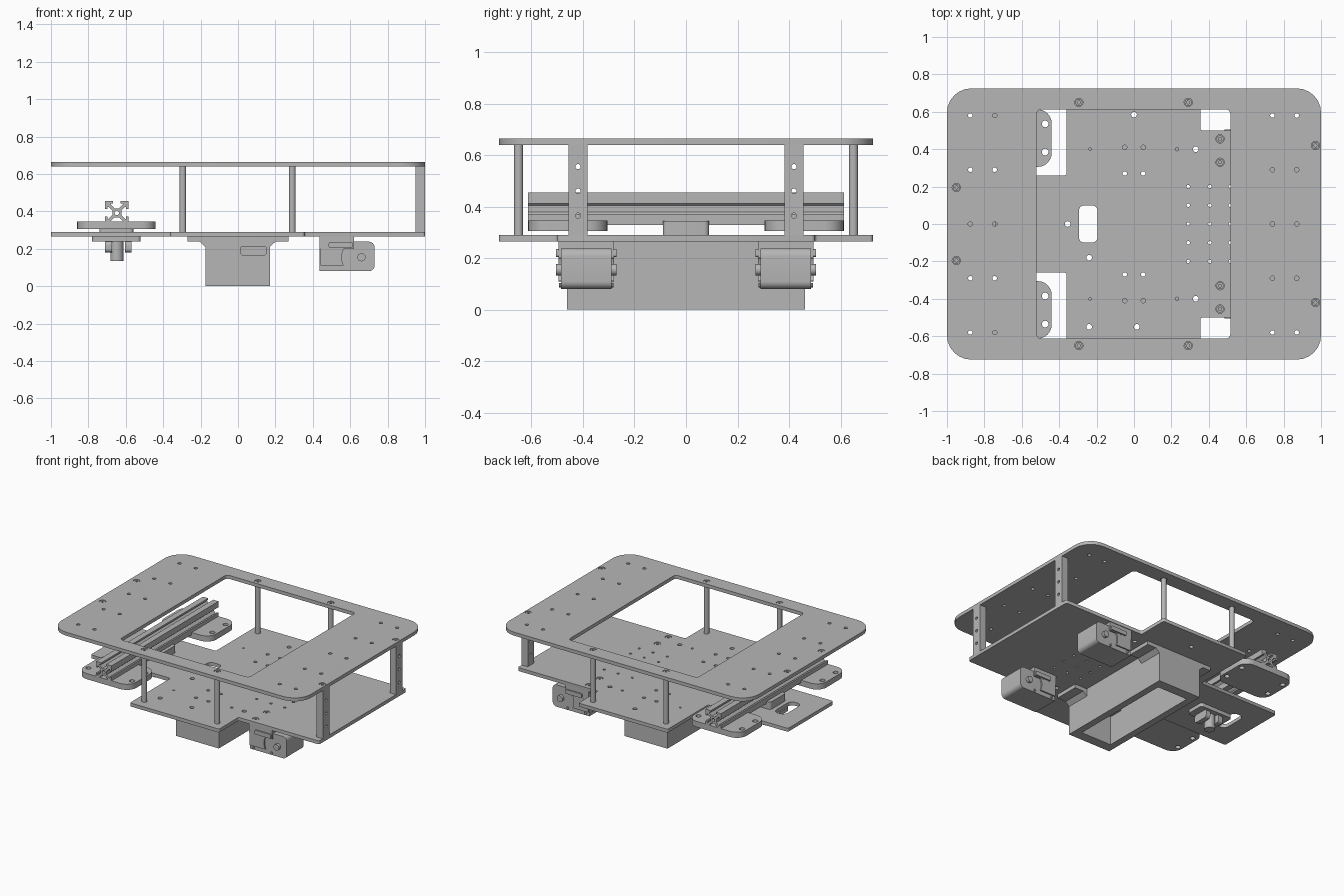
import bpy, bmesh
from math import cos, sin, pi, radians
from mathutils import Matrix, Vector

cube = bpy.data.objects.get("Cube")
if cube:
    bpy.data.objects.remove(cube, do_unlink=True)

grey = bpy.data.materials.new("plain grey")
grey.use_nodes = True
GREY = (0.47, 0.47, 0.47, 1)
grey.diffuse_color = GREY
grey.node_tree.nodes["Principled BSDF"].inputs["Base Color"].default_value = GREY

# Sketch planes: a loop (u, v) is extruded along the named axis
AXES = {"z": ((1, 0, 0), (0, 1, 0), (0, 0, 1)),
        "y": ((1, 0, 0), (0, 0, 1), (0, 1, 0)),
        "x": ((0, 0, 1), (1, 0, 0), (0, 1, 0))}


def circle(u, v, r, n=20):
    return [(u + r * cos(2 * pi * i / n), v + r * sin(2 * pi * i / n)) for i in range(n)]


def rounded(points, r, steps=6):
    """Closed outline with every corner rounded."""
    out = []
    for i, p in enumerate(points):
        p = Vector(p)
        a = (Vector(points[i - 1]) - p).normalized() * r
        b = (Vector(points[(i + 1) % len(points)]) - p).normalized() * r
        for k in range(steps + 1):
            t = k / steps * pi / 2
            out.append(tuple(p + a * (1 - sin(t)) + b * (1 - cos(t))))
    return out


def rect(u0, u1, v0, v1, r=0):
    pts = [(u0, v0), (u1, v0), (u1, v1), (u0, v1)]
    return rounded(pts, r) if r else pts


def prism(name, loops, lo, hi, axis="z"):
    """Extrude an outline with optional holes into a solid."""
    curve = bpy.data.curves.new(name, "CURVE")
    curve.dimensions = "2D"
    curve.fill_mode = "BOTH"
    curve.extrude = (hi - lo) / 2
    for loop in loops:
        s = curve.splines.new("POLY")
        s.points.add(len(loop) - 1)
        for pt, (u, v) in zip(s.points, loop):
            pt.co = (u, v, 0, 1)
        s.use_cyclic_u = True
    temp = bpy.data.objects.new(name, curve)
    bpy.context.collection.objects.link(temp)
    graph = bpy.context.evaluated_depsgraph_get()
    mesh = bpy.data.meshes.new_from_object(temp.evaluated_get(graph))
    bpy.data.objects.remove(temp, do_unlink=True)
    bpy.data.curves.remove(curve)

    bm = bmesh.new()
    bm.from_mesh(mesh)
    bmesh.ops.translate(bm, verts=bm.verts, vec=(0, 0, (lo + hi) / 2))
    bmesh.ops.transform(bm, verts=bm.verts, matrix=Matrix(AXES[axis]).to_4x4())
    bmesh.ops.remove_doubles(bm, verts=bm.verts, dist=1e-5)
    bmesh.ops.recalc_face_normals(bm, faces=bm.faces)
    for f in bm.faces:
        f.smooth = True
    for e in bm.edges:
        e.smooth = len(e.link_faces) == 2 and e.calc_face_angle(0) < radians(35)
    bm.to_mesh(mesh)
    bm.free()
    mesh.materials.clear()
    mesh.materials.append(grey)
    obj = bpy.data.objects.new(name, mesh)
    bpy.context.collection.objects.link(obj)
    return obj


def span(s, a, b):
    return sorted((s * a, s * b))


SIDES = (("back", 1), ("front", -1))
TOP, DECK = (0.64, 0.665), (0.265, 0.29)
top_screws = [(x, s * y) for s in (1, -1) for x, y in ((-0.295, 0.65), (0.29, 0.65), (0.97, 0.42), (-0.95, 0.195))]
deck_screws = [(0.46, s * y) for s in (1, -1) for y in (0.33, 0.455)]

# Top plate with window and drilled holes
top_holes = [circle(x, y, 0.012) for x in (-0.875, -0.745, 0.74, 0.87) for y in (-0.58, -0.29, 0, 0.29, 0.58)]
prism("top_plate", [rect(-1, 1, -0.725, 0.725, 0.13), rect(-0.52, 0.515, -0.613, 0.613, 0.025)]
      + top_holes + [circle(x, y, 0.022) for x, y in top_screws], *TOP)

# Lower deck: wide middle, rear shelf and narrow tongue
half = [(-1, 0.26), (-0.36, 0.26), (-0.36, 0.725), (0.355, 0.725), (0.355, 0.5), (1, 0.5)]
outline = half + [(x, -y) for x, y in reversed(half)]
holes = [circle(x, s * y, r) for s in (1, -1) for x, y, r in (
    (-0.05, 0.41, 0.012), (0.05, 0.41, 0.012), (-0.05, 0.27, 0.012), (0.05, 0.27, 0.012),
    (0.23, 0.4, 0.009), (0.33, 0.4, 0.015), (-0.235, 0.4, 0.007))]
holes += [circle(x, 0.1 * i, 0.009) for x in (0.29, 0.405, 0.515) for i in range(-2, 3)]
holes += [circle(x, y, 0.015) for x, y in ((0, 0.585), (-0.355, 0), (-0.24, -0.18), (-0.24, -0.55), (0.015, -0.55))]
prism("lower_deck", [rounded(outline, 0.012, 3), rect(-0.295, -0.195, -0.1, 0.1, 0.03),
                     rect(-0.86, -0.77, -0.1, 0.1, 0.04)]
      + holes + [circle(x, y, 0.022) for x, y in deck_screws], *DECK)

# Socket screws set into the plates
for label, screws, level in (("top_screw", top_screws, TOP), ("deck_screw", deck_screws, DECK)):
    for x, y in screws:
        prism(label, [circle(x, y, 0.019), circle(x, y, 0.009, 6)], level[0] + 0.002, level[1] - 0.003)

for side, s in SIDES:
    # Round standoffs and drilled upright blocks
    for x in (-0.295, 0.29):
        prism(side + "_standoff", [circle(x, s * 0.65, 0.018)], DECK[1], TOP[0])
    v = span(s, 0.382, 0.456)
    prism(side + "_upright", [rect(*v, DECK[1], TOP[0])]
          + [circle(s * 0.419, z, 0.01) for z in (0.365, 0.46, 0.555)], 0.95, 1, "x")

    # Rounded foot plates under the rail
    prism(side + "_rail_foot", [rect(-0.86, -0.44, *span(s, 0.305, 0.613), 0.075)]
          + [circle(x, s * y, 0.018) for x in (-0.825, -0.475) for y in (0.385, 0.535)], 0.305, 0.346)

    # Servo: body, saddle, ears, cheeks and output shaft
    prism(side + "_servo_body", [rounded([(0.435, 0.08), (0.73, 0.08), (0.73, 0.238), (0.435, 0.238)], 0.03)],
          *span(s, 0.29, 0.485), "y")
    prism(side + "_servo_base", [rect(0.435, 0.62, 0.08, 0.1)], *span(s, 0.29, 0.485), "y")
    prism(side + "_servo_saddle", [rect(0.435, 0.62, 0.2, 0.265)], *span(s, 0.28, 0.495), "y")
    prism(side + "_servo_ears", [rect(0.485, 0.615, 0.205, 0.235, 0.008)], *span(s, 0.27, 0.505), "y")
    arc = [(0.66 + 0.105 * cos(a), 0.155 + 0.105 * sin(a))
           for a in (radians(155 + 5 * i) for i in range(11))]
    prism(side + "_servo_cheeks", [[(0.44, 0.2)] + arc + [(0.44, 0.11)]], *span(s, 0.28, 0.495), "y")
    prism(side + "_servo_shaft", [circle(0.66, 0.155, 0.022)], *span(s, 0.27, 0.505), "y")
    for x in (0.465, 0.61):
        prism(side + "_servo_bolt", [circle(x, 0.095, 0.009, 10)], *span(s, 0.282, 0.493), "y")

    # Mounting flange at each end of the hopper
    prism(side + "_hopper_flange", [[(-0.27, 0.265), (-0.27, 0.238), (-0.205, 0.238), (-0.175, 0.21),
                                    (0.17, 0.21), (0.2, 0.238), (0.27, 0.238), (0.27, 0.265)]],
          *span(s, 0.28, 0.462), "y")

# Hollow hopper open at the bottom, with a cable opening in front
prism("hopper_walls", [rect(-0.175, 0.17, -0.44, 0.462), rect(-0.125, 0.12, -0.39, 0.39)], 0, 0.265)
prism("hopper_front", [rect(-0.175, 0.17, 0, 0.265), rect(0.015, 0.15, 0.165, 0.255, 0.015)], -0.462, -0.44, "y")

# Slotted rail: one eighth of the section, mirrored around
eighth = [(0.024, 0.012), (0.044, 0.032), (0.05, 0.032), (0.05, 0.02), (0.0625, 0.02), (0.0625, 0.0625)]
quarter = eighth + [(b, a) for a, b in reversed(eighth[:-1])]
section = []
for k in range(4):
    section += quarter
    quarter = [(-b, a) for a, b in quarter]
section = [(u - 0.648, v + 0.392) for u, v in section]
prism("slotted_rail", [section, circle(-0.648, 0.392, 0.012)], -0.613, 0.613, "y")

# Tongue block below the rail and thin step at the tongue end
prism("rail_block", [rect(-0.74, -0.56, -0.09, 0.09, 0.02)], DECK[1], 0.344)

# Pivot under the tongue
prism("pivot_base", [rect(-0.78, -0.52, -0.07, 0.07, 0.02)], 0.238, 0.265)
for x in (-0.71, -0.605):
    prism("pivot_cheek", [rounded([(-0.06, 0.18), (0.06, 0.18), (0.06, 0.24), (-0.06, 0.24)], 0.02)], x, x + 0.035, "x")
prism("pivot_post", [circle(-0.648, 0, 0.035)], 0.135, 0.24)
